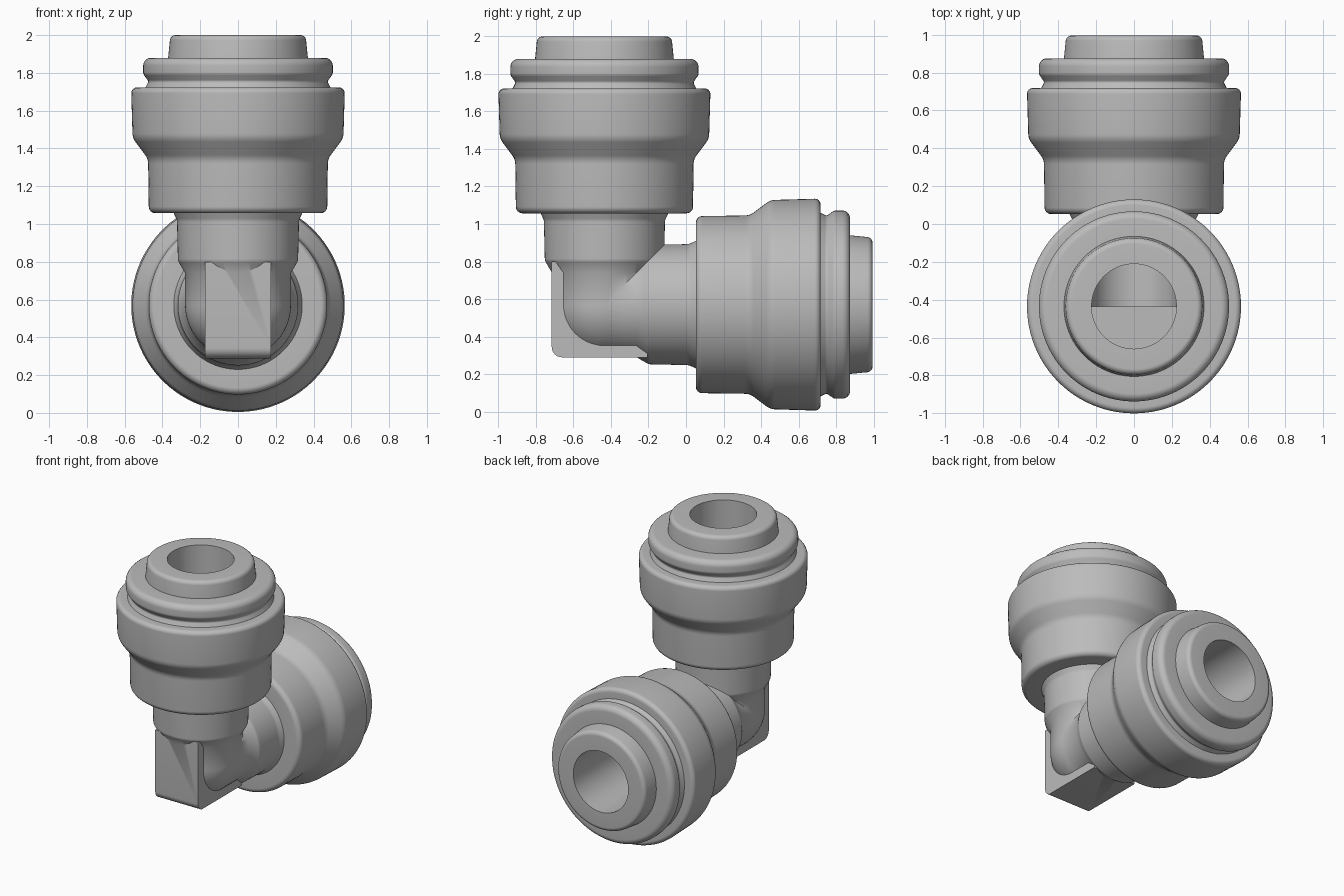
import bpy, bmesh, math
from mathutils import Matrix, Vector

if "Cube" in bpy.data.objects:
    bpy.data.objects.remove(bpy.data.objects["Cube"])

JOINT = Vector((0, -0.435, 0.57))     # where the two arm axes meet
SEGS = 96

grey = bpy.data.materials.new("grey_plastic")
grey.diffuse_color = (0.5, 0.5, 0.5, 1)
grey.use_nodes = True
grey.node_tree.nodes["Principled BSDF"].inputs["Base Color"].default_value = grey.diffuse_color


def fillet(points, steps=6):
    """Round the corners of a (t, r, radius) polyline."""
    out = []
    for i, (t, r, rad) in enumerate(points):
        p = Vector((t, r))
        if rad == 0 or i in (0, len(points) - 1):
            out.append(p)
            continue
        a = Vector(points[i - 1][:2]) - p
        b = Vector(points[i + 1][:2]) - p
        half = a.angle(b) / 2
        d = min(rad / math.tan(half), a.length * 0.49, b.length * 0.49)
        rr = d * math.tan(half)
        a.normalize()
        b.normalize()
        c = p + (a + b).normalized() * (rr / math.sin(half))
        v0, v1 = p + a * d - c, p + b * d - c
        for k in range(steps + 1):
            v = v0.lerp(v1, k / steps)
            out.append(c + v.normalized() * rr)
    return out


def finish(name, bm):
    bmesh.ops.remove_doubles(bm, verts=bm.verts, dist=1e-5)
    bmesh.ops.recalc_face_normals(bm, faces=bm.faces)
    me = bpy.data.meshes.new(name)
    bm.to_mesh(me)
    bm.free()
    me.materials.append(grey)
    ob = bpy.data.objects.new(name, me)
    bpy.context.collection.objects.link(ob)
    return ob


def revolve(name, profile, tilt=0.0, phase=0.0):
    """Lathe a (t, r) profile around z, then tilt it about the joint."""
    bm = bmesh.new()
    vs = [bm.verts.new((p[1], 0, p[0])) for p in profile]
    es = [bm.edges.new(e) for e in zip(vs, vs[1:])]
    bmesh.ops.spin(bm, geom=vs + es, cent=(0, 0, 0), axis=(0, 0, 1),
                   angle=2 * math.pi, steps=SEGS, use_merge=True)
    m = (Matrix.Translation(JOINT) @ Matrix.Rotation(tilt, 4, 'X')
         @ Matrix.Rotation(phase, 4, 'Z'))
    bmesh.ops.transform(bm, matrix=m, verts=bm.verts)
    return finish(name, bm)


def combine(target, tool, operation):
    mod = target.modifiers.new(operation, 'BOOLEAN')
    mod.operation, mod.solver, mod.object = operation, 'EXACT', tool
    bpy.context.view_layer.objects.active = target
    bpy.ops.object.modifier_apply(modifier=mod.name)
    bpy.data.objects.remove(tool)


# Outer profile shared by both arms: neck, body, wide band, ring, release collar
outer = fillet([
    (0.17, 0.28, 0), (0.235, 0.318, 0.04), (0.45, 0.323, 0.05),
    (0.487, 0.34, 0), (0.487, 0.472, 0.035), (0.775, 0.476, 0.08),
    (0.885, 0.558, 0.08), (1.153, 0.566, 0.03), (1.153, 0.49, 0),
    (1.185, 0.474, 0.015), (1.225, 0.502, 0.03), (1.31, 0.502, 0.055),
    (1.31, 0.37, 0), (1.43, 0.358, 0.03), (1.43, 0, 0)])
ball = [(-0.28 * math.cos(a), 0.28 * math.sin(a))
        for a in (math.pi / 2 * k / 16 for k in range(17))]
stub = [(-0.1, 0), (-0.1, 0.2), (0, 0.279)]

TILT = -math.pi / 2
HALF = math.pi / SEGS
fitting = revolve("elbow_fitting", ball + outer)
rear_arm = revolve("rear_arm", stub + outer, TILT, HALF)

# Square heel block wrapped around the elbow, rounded at its lower front edge
bm = bmesh.new()
lo, hi, w, rad = -0.281, 0.23, 0.175, 0.055
section = [(hi, lo), (hi, hi), (lo, hi)]
section += [(lo + rad - rad * math.cos(a), lo + rad - rad * math.sin(a))
            for a in (math.pi / 2 * k / 8 for k in range(9))]
face = bm.faces.new([bm.verts.new((-w, y, z)) for y, z in section])
ext = bmesh.ops.extrude_face_region(bm, geom=[face])["geom"]
bmesh.ops.translate(bm, vec=(2 * w, 0, 0),
                    verts=[g for g in ext if isinstance(g, bmesh.types.BMVert)])
bmesh.ops.translate(bm, vec=JOINT, verts=bm.verts)
heel = finish("heel_block", bm)

# Join the solids, then drill both bores down to the joint
combine(fitting, rear_arm, 'UNION')
combine(fitting, heel, 'UNION')
bore = [(0, 0), (0, 0.224), (1.6, 0.224), (1.6, 0)]
combine(fitting, revolve("top_bore", bore), 'DIFFERENCE')
combine(fitting, revolve("rear_bore", bore, TILT, HALF), 'DIFFERENCE')

bpy.ops.object.select_all(action='DESELECT')
fitting.select_set(True)
bpy.context.view_layer.objects.active = fitting
bpy.ops.object.shade_smooth_by_angle(angle=math.radians(32))
